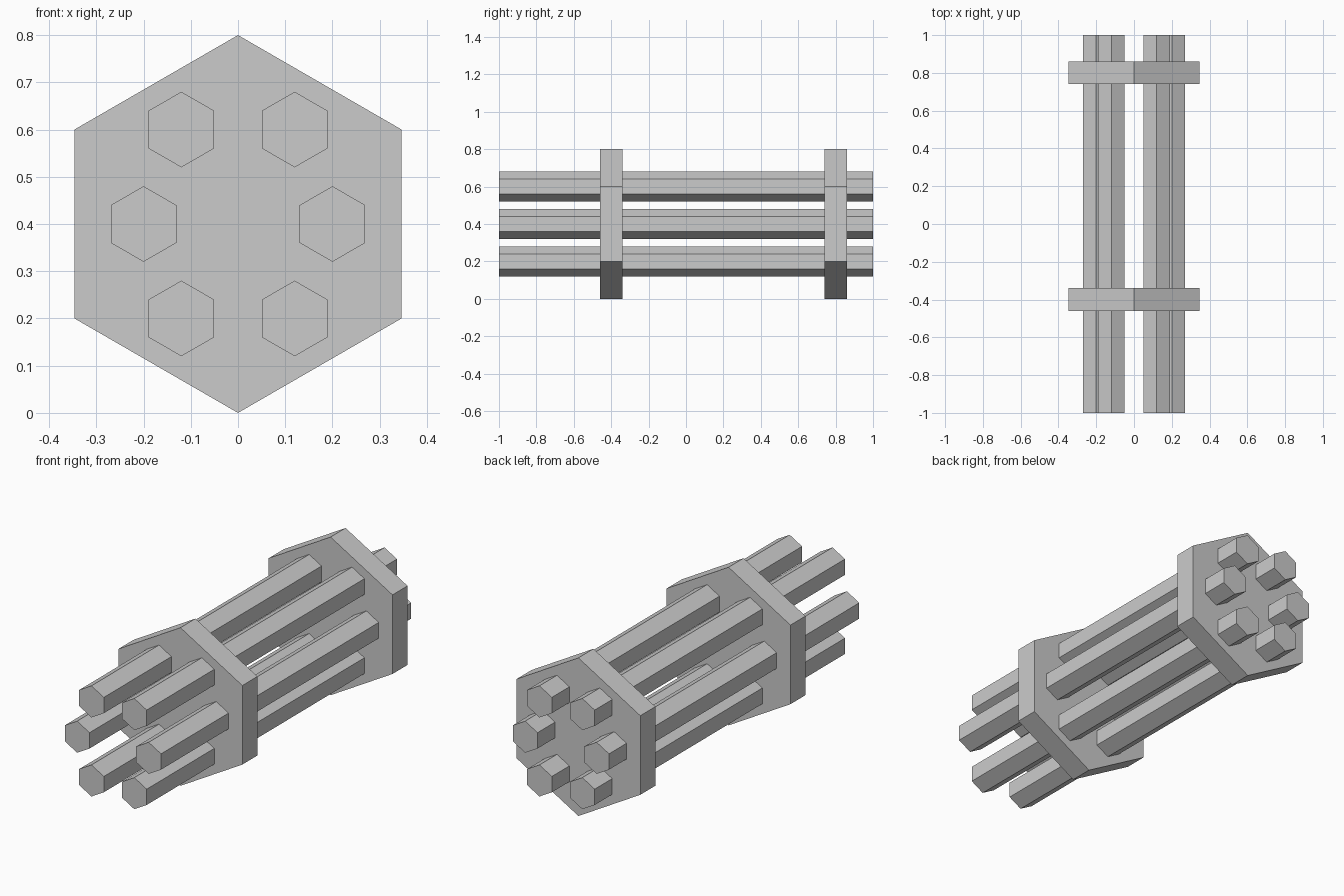
import bpy, bmesh
from math import sin, cos, pi

if "Cube" in bpy.data.objects:
    bpy.data.objects.remove(bpy.data.objects["Cube"])


def hex_prism(name, x, z, radius, y0, y1):
    """Six-sided prism along y with a corner pointing up."""
    bm = bmesh.new()
    ring = [(x + radius * sin(i * pi / 3), z + radius * cos(i * pi / 3)) for i in range(6)]
    front = [bm.verts.new((px, y0, pz)) for px, pz in ring]
    back = [bm.verts.new((px, y1, pz)) for px, pz in ring]
    bm.faces.new(front)
    bm.faces.new(back[::-1])
    for i in range(6):
        j = (i + 1) % 6
        bm.faces.new((front[i], back[i], back[j], front[j]))
    bmesh.ops.recalc_face_normals(bm, faces=bm.faces[:])
    mesh = bpy.data.meshes.new(name)
    bm.to_mesh(mesh)
    bm.free()
    obj = bpy.data.objects.new(name, mesh)
    bpy.context.collection.objects.link(obj)
    return obj


# Two hexagonal holding plates
for name, y in (("front_plate", -0.4), ("rear_plate", 0.8)):
    hex_prism(name, 0, 0.4, 0.4, y - 0.06, y + 0.06)

# Six long barrels, mirrored left and right
for level, x, z in (("upper", 0.12, 0.6), ("middle", 0.2, 0.4), ("lower", 0.12, 0.2)):
    for side, s in (("left", -1), ("right", 1)):
        hex_prism(f"{level}_{side}_barrel", s * x, z, 0.08, -1, 1)
